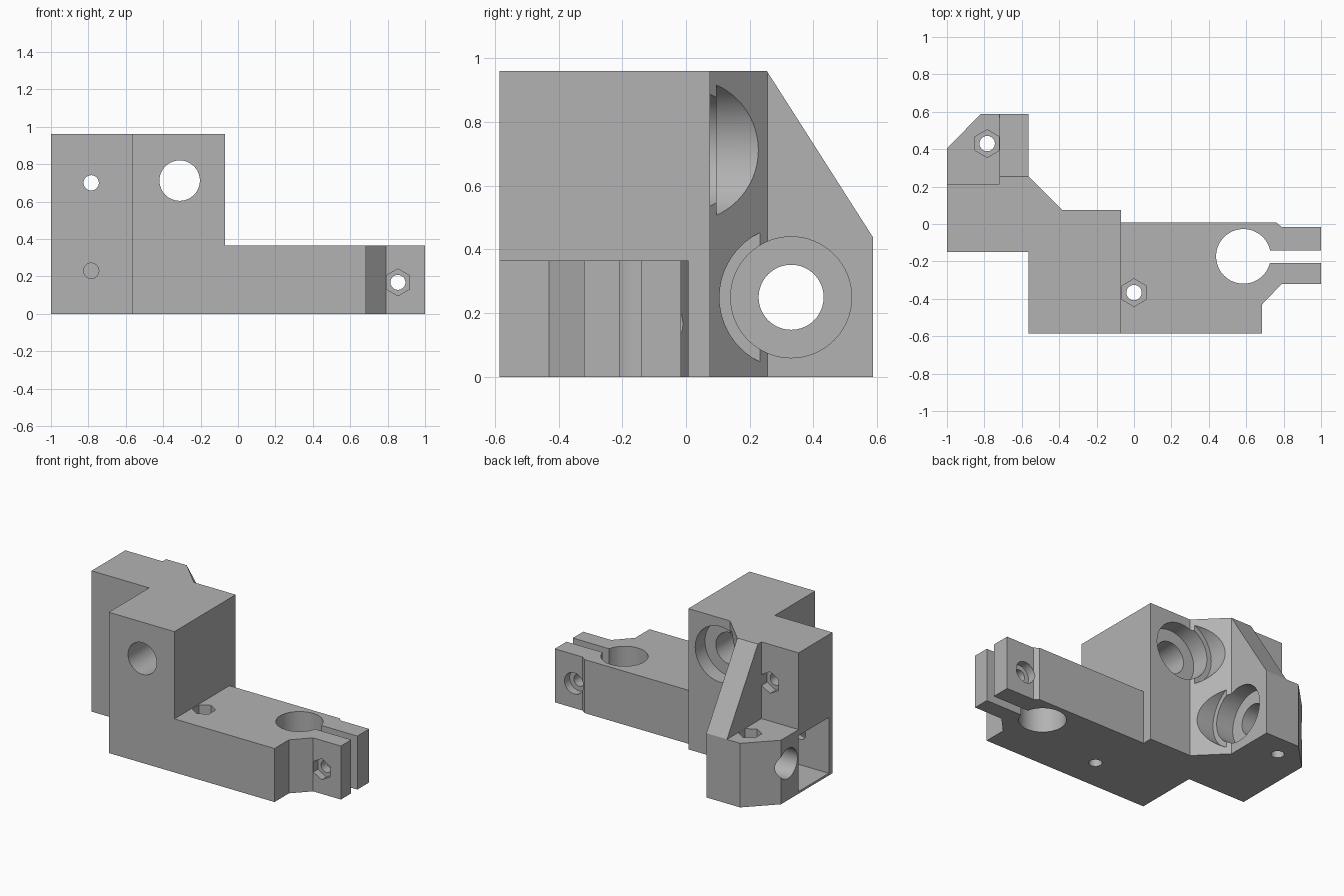
import bpy
import bmesh
from math import radians
from mathutils import Matrix, Vector

old = bpy.data.objects.get("Cube")
if old:
    bpy.data.objects.remove(old, do_unlink=True)

grey = bpy.data.materials.new("plain_grey")
grey.use_nodes = True
colour = (0.45, 0.45, 0.45, 1)
grey.diffuse_color = colour
grey.node_tree.nodes["Principled BSDF"].inputs["Base Color"].default_value = colour


def add_object(name, bm):
    bmesh.ops.recalc_face_normals(bm, faces=bm.faces)
    mesh = bpy.data.meshes.new(name)
    bm.to_mesh(mesh)
    bm.free()
    mesh.materials.append(grey)
    obj = bpy.data.objects.new(name, mesh)
    bpy.context.collection.objects.link(obj)
    return obj


def prism(name, points, offset):
    bm = bmesh.new()
    face = bm.faces.new([bm.verts.new(p) for p in points])
    made = bmesh.ops.extrude_face_region(bm, geom=[face])
    moved = [v for v in made["geom"] if isinstance(v, bmesh.types.BMVert)]
    bmesh.ops.translate(bm, verts=moved, vec=offset)
    return add_object(name, bm)


def cut(cutter):
    cutter.hide_render = True
    mod = bracket.modifiers.new("cut", "BOOLEAN")
    mod.operation = "DIFFERENCE"
    mod.solver = "EXACT"
    mod.object = cutter
    bpy.context.view_layer.objects.active = bracket
    bpy.ops.object.modifier_apply(modifier=mod.name)
    bpy.data.objects.remove(cutter, do_unlink=True)


def cut_box(name, low, high):
    bm = bmesh.new()
    low, high = Vector(low), Vector(high)
    bmesh.ops.create_cube(bm, size=1, matrix=Matrix.Translation(
        (low + high) / 2) @ Matrix.Diagonal((*(high - low), 1)))
    cut(add_object(name, bm))


def cut_bore(name, axis, centre, start, end, radius, sides=64):
    # centre gives the two coordinates other than the bore axis
    i = "XYZ".index(axis)
    place = list(centre)
    place.insert(i, (start + end) / 2)
    turn = {"X": Matrix.Rotation(radians(90), 4, "Y"),
            "Y": Matrix.Rotation(radians(90), 4, "X"),
            "Z": Matrix.Identity(4)}[axis]
    bm = bmesh.new()
    bmesh.ops.create_cone(bm, cap_ends=True, segments=sides, radius1=radius,
                          radius2=radius, depth=abs(end - start),
                          matrix=Matrix.Translation(place) @ turn)
    cut(add_object(name, bm))


# Bracket body: whole plan outline, full height
outline = [(-1, -.15), (-.565, -.15), (-.565, -.585), (.685, -.585),
           (.685, -.43), (.79, -.32), (1, -.32), (1, -.015), (.79, -.015),
           (.76, .008), (-.07, .008), (-.07, .075), (-.385, .075),
           (-.565, .255), (-.565, .587), (-.82, .587), (-1, .405)]
bracket = prism("corner_bracket", [(x, y, 0) for x, y in outline], (0, 0, .96))

# Lower the arm and the rear foot, slope the gusset
cut_box("arm_clearance", (-.07, -.8, .365), (1.2, .3, 1.2))
cut_box("foot_clearance", (-1.2, .215, .437), (-.72, .8, 1.2))
slope = [(.19, 1.06), (.656, .33), (.8, .33), (.8, 1.06)]
cut(prism("gusset_slope", [(-1.1, y, z) for y, z in slope], (.7, 0, 0)))

# Side pocket behind the lower mounting hole
cut_box("side_pocket", (-1.2, -.11, .015), (-.72, .215, .395))

# Rod clamp at the arm end
cut_bore("rod_hole", "Z", (.585, -.173), -.1, .5, .146)
cut_box("clamp_slot", (.6, -.208, -.1), (1.2, -.142, .5))
cut_bore("clamp_screw", "Y", (.855, .168), -.5, .2, .04, 32)
cut_bore("clamp_nut", "Y", (.855, .168), -.4, -.27, .072, 6)
cut_bore("clamp_head", "Y", (.855, .168), -.07, .1, .072, 32)

# Two stepped bores meeting at the slanted corner
cut_bore("front_bore", "Y", (-.312, .712), -.8, .3, .108)
cut_bore("front_seat", "Y", (-.312, .712), -.03, .4, .19)
cut_bore("front_rim", "Y", (-.312, .712), .095, .4, .225)
cut_bore("side_bore", "X", (.33, .25), -1.2, -.3, .102)
cut_bore("side_seat", "X", (.33, .25), -.67, -.2, .19)
cut_bore("side_rim", "X", (.33, .25), -.542, -.2, .225)

# Mounting screws and hexagonal nut pockets
cut_bore("upper_screw", "Y", (-.785, .7), -.3, .4, .041, 32)
cut_bore("upper_nut", "Y", (-.785, .7), .155, .4, .074, 6)
cut_bore("lower_screw", "Y", (-.785, .23), -.3, 0, .041, 32)
for name, centre, top in (("foot", (-.785, .43), .437), ("arm", (0, -.367), .365)):
    cut_bore(name + "_screw", "Z", centre, -.1, .6, .041, 32)
    cut_bore(name + "_nut", "Z", centre, top - .06, top + .1, .074, 6)

# Sharp edges, smooth bores
bpy.ops.object.select_all(action="DESELECT")
bracket.select_set(True)
bpy.context.view_layer.objects.active = bracket
bpy.ops.object.shade_smooth_by_angle(angle=radians(30))
